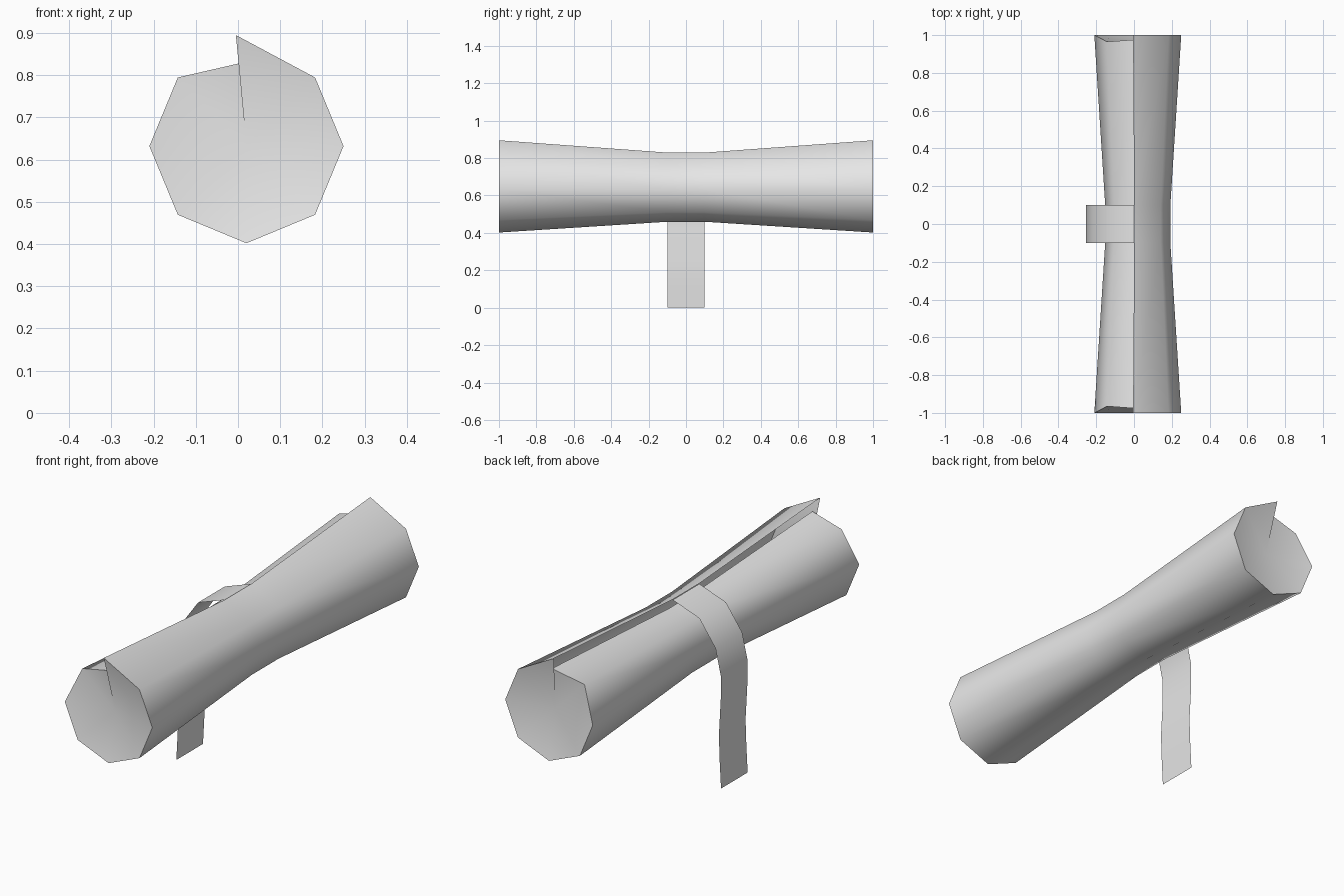
import bpy
import bmesh
from math import sin, cos, pi
from mathutils import Vector

old = bpy.data.objects.get("Cube")
if old:
    bpy.data.objects.remove(old, do_unlink=True)


def make_material(name, colour):
    mat = bpy.data.materials.new(name)
    mat.use_nodes = True
    mat.diffuse_color = colour
    mat.node_tree.nodes["Principled BSDF"].inputs["Base Color"].default_value = colour
    return mat


def finish(name, bm, mat, angle):
    mesh = bpy.data.meshes.new(name)
    bm.to_mesh(mesh)
    bm.free()
    obj = bpy.data.objects.new(name, mesh)
    bpy.context.collection.objects.link(obj)
    mesh.materials.append(mat)
    bpy.ops.object.select_all(action='DESELECT')
    obj.select_set(True)
    bpy.context.view_layer.objects.active = obj
    bpy.ops.object.shade_smooth_by_angle(angle=angle)
    return obj


def strip(bm, rows):
    """Bridge neighbouring rows of vertices with quads."""
    for a, b in zip(rows, rows[1:]):
        for i in range(len(a) - 1):
            bm.faces.new((a[i], a[i + 1], b[i + 1], b[i]))


grey = make_material("plain grey", (0.8, 0.8, 0.8, 1))

# Rolled sheet: a nearly closed octagon whose first edge overlaps its last
axis_x, axis_z, radius, waist = 0.02, 0.632, 0.23, 0.75
section = [(-0.025, 0.263, 1.0)]
for k in range(1, 8):
    a = pi / 2 - k * pi / 4
    section.append((radius * cos(a), radius * sin(a), 0.965 if k == 7 else 1.0))
section.append((0.0, 0.2, 0.977))

bm = bmesh.new()
rows = []
for side, is_end in ((-1, True), (-1, False), (1, False), (1, True)):
    scale = 1 if is_end else waist
    rows.append([bm.verts.new((axis_x + x * scale, side * (y if is_end else 0.1),
                               axis_z + z * scale)) for x, z, y in section])
strip(bm, rows)
finish("rolled_sheet", bm, grey, 1.2)

# Shallow spiral faces closing both ends of the roll
for name, side in (("front_end", -1), ("back_end", 1)):
    bm = bmesh.new()
    hub = bm.verts.new((axis_x, side * 0.95, axis_z))
    rim = [bm.verts.new((axis_x + x, side * y, axis_z + z)) for x, z, y in section]
    for a, b in zip(rim, rim[1:]):
        bm.faces.new((hub, a, b) if side < 0 else (hub, b, a))
    finish(name, bm, grey, 0.8)

# Ribbon: leaves the overlap, arcs over the side and hangs to the ground
path = [(0.0, 0.828), (-0.14, 0.778), (-0.225, 0.658), (-0.253, 0.535),
        (-0.253, 0.43), (-0.243, 0.25), (-0.247, 0.13), (-0.254, 0.0)]
bm = bmesh.new()
strip(bm, [[bm.verts.new(Vector((x, y, z))) for y in (0.1, -0.1)] for x, z in path])
finish("ribbon", bm, grey, 0.8)
